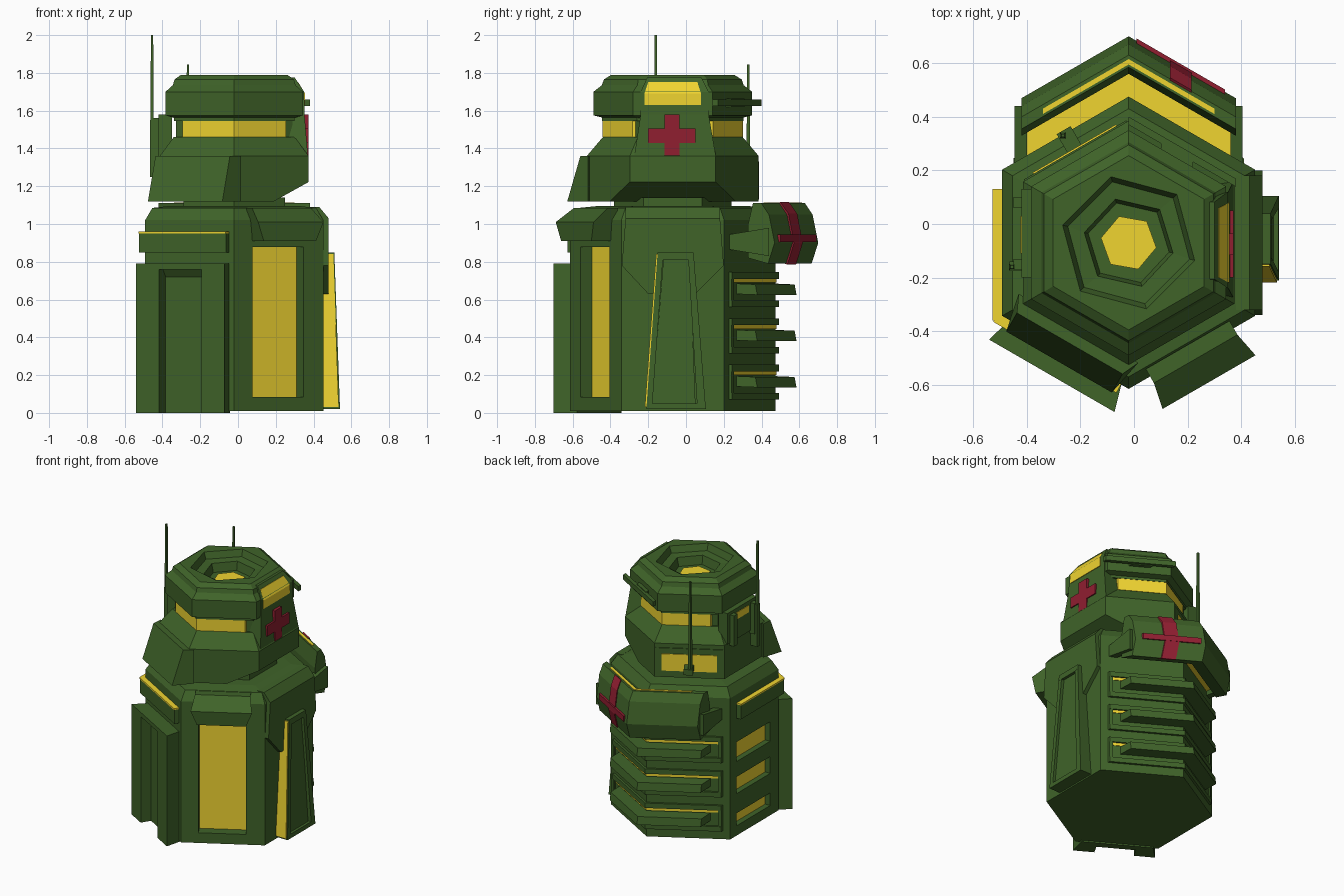
import bpy, bmesh
from math import sin, cos, radians, sqrt
from mathutils import Vector

if "Cube" in bpy.data.objects:
    bpy.data.objects.remove(bpy.data.objects["Cube"])

CX, CY = -0.02, -0.07          # axis of the hexagonal tower


def mat(name, c):
    m = bpy.data.materials.new(name)
    m.diffuse_color = (*c, 1)
    m.use_nodes = True
    m.node_tree.nodes["Principled BSDF"].inputs["Base Color"].default_value = m.diffuse_color
    return m


GREEN = mat("green_paint", (0.05, 0.125, 0.022))
YELLOW = mat("yellow_light", (0.87, 0.66, 0.03))
RED = mat("red_mark", (0.28, 0.013, 0.03))


def loft(name, rings, m=GREEN):
    """Skin a list of equal-length rings and cap both ends."""
    bm = bmesh.new()
    vs = [[bm.verts.new(p) for p in r] for r in rings]
    k = len(rings[0])
    for a, b in zip(vs, vs[1:]):
        for i in range(k):
            j = (i + 1) % k
            bm.faces.new((a[i], a[j], b[j], b[i]))
    bm.faces.new(vs[0])
    bm.faces.new(vs[-1])
    bmesh.ops.recalc_face_normals(bm, faces=bm.faces)
    me = bpy.data.meshes.new(name)
    bm.to_mesh(me)
    bm.free()
    me.materials.append(m)
    ob = bpy.data.objects.new(name, me)
    bpy.context.collection.objects.link(ob)
    return ob


def hexring(r, z, rot=30):
    return [(CX + r * cos(radians(rot + 60 * i)), CY + r * sin(radians(rot + 60 * i)), z) for i in range(6)]


def on_face(ang, n, t, z):
    """Point n out from the axis and t along the side facing angle ang."""
    c, s = cos(radians(ang)), sin(radians(ang))
    return (CX + n * c - t * s, CY + n * s + t * c, z)


def side_profile(name, ang, prof, t0, t1, m=GREEN):
    return loft(name, [[on_face(ang, n, t, z) for n, z in prof] for t in (t0, t1)], m)


def side_plate(name, ang, poly, n0, n1, m=GREEN):
    return loft(name, [[on_face(ang, n, t, z) for t, z in poly] for n in (n0, n1)], m)


def side_box(name, ang, n0, n1, t0, t1, z0, z1, m=GREEN):
    return side_profile(name, ang, [(n0, z0), (n1, z0), (n1, z1), (n0, z1)], t0, t1, m)


def vee(name, prof, xs, m=GREEN, s=1):
    """Sweep an (apex radius, z) profile round the back (s=1) or front (s=-1) corner."""
    return loft(name, [[(CX + x, CY + s * (r - abs(x) / sqrt(3)), z) for r, z in prof] for x in xs], m)


def rect(a, b, c, d):
    return [(a, c), (b, c), (b, d), (a, d)]


# --- Body with recessed door and side windows
body = loft("body", [hexring(.545, .01), hexring(.545, 1.02), hexring(.50, 1.085), hexring(.40, 1.095)])
wins = [(.08, .17), (.31, .43), (.54, .68)]
cutters = [side_box("door_cutter", 300, .40, .7, -.16, .15, .083, .877)]
cutters += [side_box("window_cutter", 180, .43, .7, -.20, .18, a, b) for a, b in wins]
for c in cutters:
    c.hide_render = True
    b = body.modifiers.new("cut", 'BOOLEAN')
    b.object, b.solver = c, 'EXACT'
dg = bpy.context.evaluated_depsgraph_get()
cut_mesh = bpy.data.meshes.new_from_object(body.evaluated_get(dg))
body.modifiers.clear()
body.data = cut_mesh
for c in cutters:
    bpy.data.objects.remove(c)
side_box("front_door", 300, .39, .402, -.16, .15, .083, .877, YELLOW)
for a, b in wins:
    side_box("side_window", 180, .42, .432, -.20, .18, a, b, YELLOW)

# --- Hood over the front door
loft("door_hood", [[on_face(300, n, t * k, z) for n, z, k in
                    [(.44, 1.085, .9), (.50, 1.085, .9), (.60, 1.01, 1), (.59, .91, .8), (.46, .91, .8)]]
                   for t in (-.2, .2)])

# --- Front left channel plate
for s in (-1, 1):
    loft("channel_flange", [[on_face(240, n, s * t, z) for n, t in
                             [(.45, .13), (.573, .13), (.573, .27), (.45, .235)]] for z in (0, .79)])
side_box("channel_lintel", 240, .45, .573, -.13, .13, .76, .79)
side_profile("channel_back", 240, [(.45, 0), (.50, 0), (.50, .72), (.53, .76), (.45, .76)], -.13, .13)

# --- Ledge wrapping left and front left sides, lit on top
for ang, a, b in ((240, -.29, .24), (180, -.20, .29)):
    side_box("ledge", ang, .45, .505, a, b, .85, .95)
    side_box("ledge_light", ang, .45, .508, a, b, .95, .96, YELLOW)

# --- Right side armour and leaning tapered panel
side_plate("side_armour", 0, [(-.27, .78), (-.13, .63), (.12, .63), (.27, .78), (.25, 1.03), (-.25, 1.03)], .44, .50)
side_profile("armour_cap", 0, [(.4, 1.03), (.50, 1.03), (.45, 1.09), (.4, 1.09)], -.25, .25)


def leaning(name, o0, o1, b, t, z0, z1, m=GREEN):
    """Tapered panel: b and t are the (low, high) widths at bottom and top."""
    return loft(name, [[on_face(0, .45, b[0], z0), on_face(0, o0, b[0], z0), on_face(0, o0, b[1], z0), on_face(0, .45, b[1], z0)],
                       [on_face(0, .45, t[0], z1), on_face(0, o1, t[0], z1), on_face(0, o1, t[1], z1), on_face(0, .45, t[1], z1)]], m)


leaning("tapered_panel_core", .540, .512, (-.11, .12), (-.05, .09), .05, .81)
leaning("tapered_panel_left_rail", .56, .53, (-.14, -.11), (-.08, -.05), .02, .85)
leaning("tapered_panel_right_rail", .56, .53, (.13, .175), (.08, .11), .02, .85)
leaning("tapered_panel_top", .532, .53, (-.07, .10), (-.07, .11), .81, .85)
leaning("tapered_panel_foot", .56, .559, (-.14, .17), (-.14, .17), .02, .05)
leaning("tapered_panel_light", .553, .525, (-.148, -.138), (-.088, -.078), .03, .84, YELLOW)

# --- Rear louvres: two bars, a fin and a light, repeated up the back corner
for z in (.17, .415, .66):
    for dz in (-.10, .05):
        vee("louvre_bar", rect(.53, .563, z + dz, z + dz + .035), (-.43, 0, .43))
    vee("louvre_light", rect(.53, .55, z + .03, z + .05), (-.42, 0, .42), YELLOW)
    vee("louvre_fin", [(.53, z - .03), (.655, z - .035), (.645, z + .02), (.53, z + .025)], (-.36, 0, .36))
    for x in (-.43, .41):
        vee("louvre_end", rect(.52, .56, z - .10, z + .085), (x, x + .02))

# --- Rear pack wrapped round the back corner
pack = [(.63, .82), (.735, .79), (.77, .90), (.74, 1.05), (.70, 1.11), (.655, 1.11), (.63, 1.0)]
vee("rear_pack", pack, (-.40, 0, .40))
vee("pack_inner_light", rect(.53, .64, .89, .93), (-.40, 0, .40), YELLOW)
vee("pack_top_light", rect(.665, .685, 1.10, 1.114), (-.32, 0, .32), YELLOW)
for s in (-1, 1):
    loft("pack_arm", [[(CX + s * x, y, z) for x, z in rect(.38, .425, a, b)]
                      for y, a, b in ((.20, .87, .94), (.44, .83, .98))])
outer = [(.70, .80), (.742, .785), (.778, .90), (.748, 1.055), (.705, 1.116), (.68, 1.10)]
vee("pack_cross_upright", outer, (.155, .235), RED)
vee("pack_cross_bar", rect(.70, .779, .905, .945), (.03, .36), RED)

# --- Neck and head skirt, sliced away under the right side
loft("neck", [hexring(.31, 1.07), hexring(.31, 1.14)])
skirt = loft("head_skirt", [hexring(.455, 1.12), hexring(.455, 1.36), hexring(.37, 1.46)])
bm = bmesh.new()
bm.from_mesh(skirt.data)
cut = bmesh.ops.bisect_plane(bm, geom=bm.verts[:] + bm.edges[:] + bm.faces[:], plane_co=(.37, 0, 1.22),
                             plane_no=Vector((.10, 0, -.18)), clear_outer=True)
bmesh.ops.holes_fill(bm, edges=[e for e in bm.edges if e.is_boundary], sides=0)
bmesh.ops.recalc_face_normals(bm, faces=bm.faces)
bm.to_mesh(skirt.data)
bm.free()

# --- Visor band, head top and crater
loft("visor_core", [hexring(.355, 1.45), hexring(.355, 1.58)])
for s, n in ((1, "rear"), (-1, "front")):
    vee(n + "_visor_light", rect(.34, .372, 1.46, 1.545), (-.275, 0, .275), YELLOW, s)
    vee(n + "_visor_brow", rect(.34, .375, 1.545, 1.575), (-.32, 0, .32), GREEN, s)
loft("head_top", [hexring(.36, 1.56), hexring(.42, 1.575), hexring(.42, 1.70), hexring(.375, 1.735), hexring(.365, 1.765),
                  hexring(.325, 1.79), hexring(.255, 1.79, 45), hexring(.235, 1.745, 45), hexring(.17, 1.74, 47),
                  hexring(.155, 1.68, 47)])
loft("crater_light", [hexring(.105, 1.67, 50), hexring(.105, 1.69, 50)], YELLOW)

# --- Right cheek with window and cross
loft("cheek", [[on_face(0, n, t * k, z) for n, z, k in
                [(.25, 1.36, 1.2), (.39, 1.36, 1.2), (.372, 1.58, 1), (.37, 1.70, 1), (.32, 1.775, .8), (.25, 1.775, .8)]]
               for t in (-.17, .19)])
loft("cheek_window", [[on_face(0, n, t + (.02 * d if z > 1.7 else 0), z) for n, z in
                       [(.30, 1.63), (.376, 1.63), (.376, 1.69), (.338, 1.752), (.30, 1.752)]]
                      for t, d in ((-.15, 1), (.15, -1))], YELLOW)
for t, z0, z1 in ((.04, 1.355, 1.58), (.125, 1.43, 1.505)):
    side_box("cheek_cross", 0, .36, .392, -t - .005, t - .005, z0, z1, RED)

# --- Sensor bar on the back right of the head
vee("sensor_bar", rect(.44, .47, 1.625, 1.66), (.0, .40))
vee("sensor_mount", rect(.38, .45, 1.62, 1.665), (.12, .24))

# --- Front left skirt plate flaring outwards
loft("flared_plate", [[on_face(240, n, s * t, z) for s, t in ((-1, .23), (1, .225))] +
                      [on_face(240, .37, .255, z), on_face(240, .37, -.26, z)]
                      for n, z in ((.515, 1.12), (.435, 1.36))])

# --- Left cheek pod and tall antenna
side_box("left_pod", 180, .33, .40, -.20, .13, 1.36, 1.58)
for a, b in ((-.17, -.13), (.06, .10)):
    side_box("pod_rail", 180, .33, .43, a, b, 1.34, 1.56)
side_box("pod_light", 180, .38, .403, -.10, .04, 1.50, 1.55, YELLOW)
side_box("antenna_base", 180, .37, .445, .07, .105, 1.25, 1.55)

# --- Back left window panel on the skirt
side_box("rear_panel", 120, .37, .40, -.22, .22, 1.13, 1.33)
side_box("rear_panel_light", 120, .38, .406, -.18, .18, 1.17, 1.29, YELLOW)
side_box("antenna_socket", 120, .39, .485, -.03, .03, 1.18, 1.22)

# --- Antennas
for x, y, z0, z1 in ((-.455, -.16, 1.25, 2.0), (-.265, .33, 1.19, 1.845)):
    loft("antenna", [[(x + r * i, y + r * j, z) for i, j in ((-1, -1), (1, -1), (1, 1), (-1, 1))]
                     for z, r in ((z0, .011), (z1, .006))])
